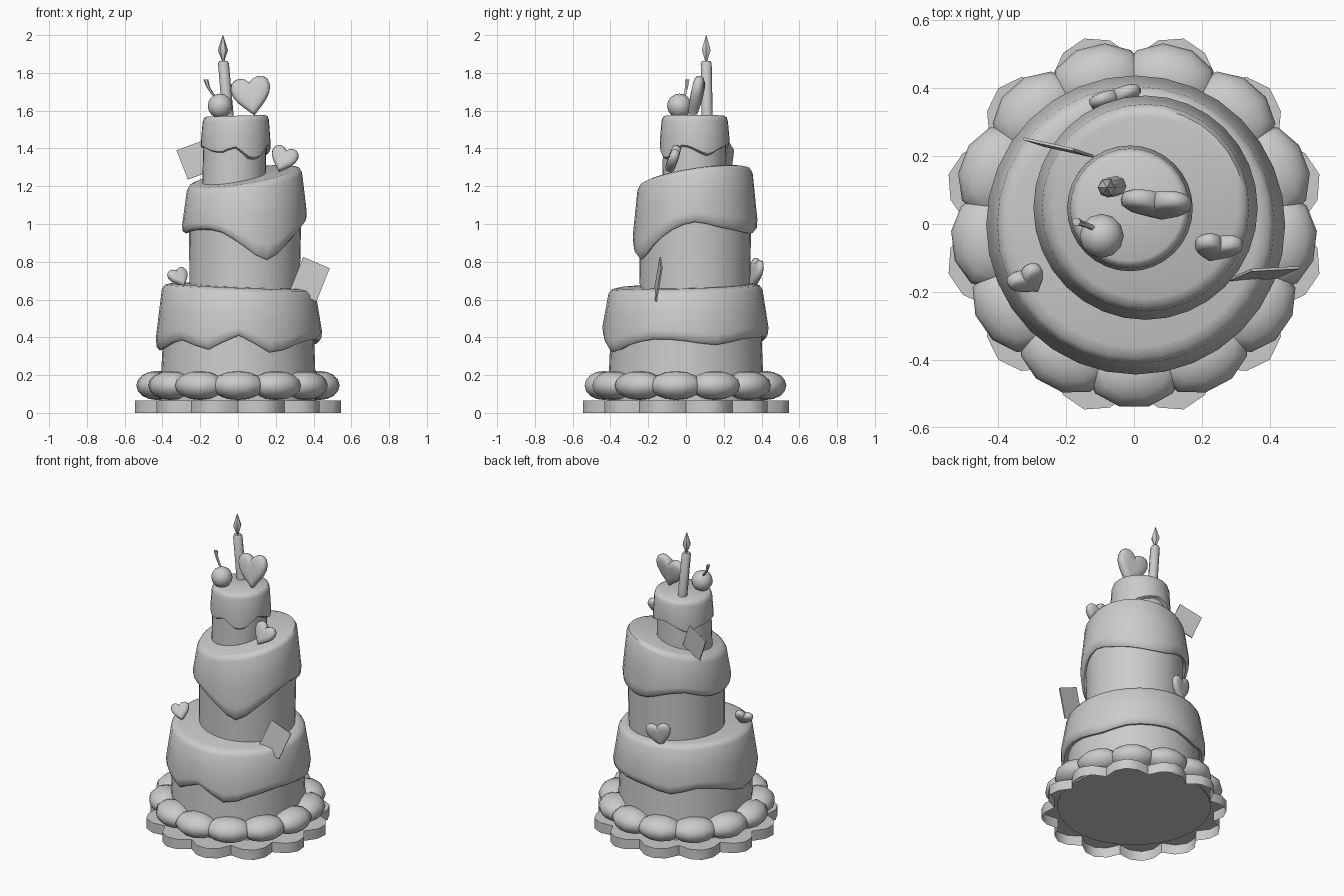
import bpy, bmesh, math
from math import sin, cos, pi, tau
from mathutils import Vector, Euler, Matrix

cube = bpy.data.objects.get("Cube")
if cube:
    bpy.data.objects.remove(cube, do_unlink=True)

grey = bpy.data.materials.new("plain_grey")
grey.use_nodes = True
colour = (0.6, 0.6, 0.6, 1)
grey.diffuse_color = colour
grey.node_tree.nodes["Principled BSDF"].inputs["Base Color"].default_value = colour


def finish(name, bm, angle=50):
    bmesh.ops.recalc_face_normals(bm, faces=bm.faces)
    mesh = bpy.data.meshes.new(name)
    bm.to_mesh(mesh)
    bm.free()
    mesh.materials.append(grey)
    obj = bpy.data.objects.new(name, mesh)
    bpy.context.collection.objects.link(obj)
    bpy.ops.object.select_all(action="DESELECT")
    obj.select_set(True)
    bpy.context.view_layer.objects.active = obj
    bpy.ops.object.shade_smooth_by_angle(angle=math.radians(angle))


def loft(name, rings, angle=50, open_start=False):
    """Skin closed rings of points and cap the ends."""
    bm = bmesh.new()
    loops = [[bm.verts.new(p) for p in ring] for ring in rings]
    for low, high in zip(loops, loops[1:]):
        n = len(low)
        for i in range(n):
            j = (i + 1) % n
            bm.faces.new((low[i], low[j], high[j], high[i]))
    if not open_start:
        bm.faces.new(loops[0][::-1])
    bm.faces.new(loops[-1])
    finish(name, bm, angle)


def circle(x, y, z, r, n):
    return [(x + r * cos(tau * i / n), y + r * sin(tau * i / n), z) for i in range(n)]


def tube(name, path, n=8):
    """Horizontal rings along (x, y, z, radius) points."""
    loft(name, [circle(*p, n) for p in path])


def icing(name, cx, cy, z, slope, r_top, r_low, hem):
    """Tilted cap with a rounded rim and a dripping lower edge."""
    # Ease between the hem heights
    soft = []
    for i, low in enumerate(hem):
        a, c, d = hem[i - 1], hem[(i + 1) % len(hem)], hem[(i + 2) % len(hem)]
        soft += [low, (9 * (low + c) - a - d) / 16]
    n = len(soft)

    def ring(r, drop, fall=0.0):
        pts = []
        for i, low in enumerate(soft):
            x, y = r * cos(tau * i / n), r * sin(tau * i / n)
            top = z + slope[0] * x + slope[1] * y - drop
            pts.append((cx + x, cy + y, top + (low - top) * fall))
        return pts

    mid = (r_top + r_low) / 2
    loft(name, [
        ring(r_top * 0.88, 0), ring(r_top * 0.96, 0.008), ring(r_top, 0.03),
        ring(mid, 0.03, 0.4), ring(r_low, 0.03, 0.8), ring(r_low * 0.99, 0.03, 0.94),
        ring(r_low - 0.02, 0.03, 1), ring(r_top * 0.9, 0.03, 0.95)])


def heart(name, place, size, thick, tilt, roll, yaw):
    """Plump heart with a shallow notch."""
    n = 24
    rot = Euler([math.radians(a) for a in (tilt, roll, yaw)]).to_matrix()
    rings = []
    for scale, depth in ((0.45, -1), (0.8, -0.88), (0.96, -0.55), (1, 0),
                         (0.96, 0.55), (0.8, 0.88), (0.45, 1)):
        ring = []
        for i in range(n):
            t = tau * i / n
            x = sin(t) * abs(sin(t)) ** 1.3 / 2
            z = (13 * cos(t) - 4 * cos(2 * t) - 1.5 * cos(3 * t) - 0.5 * cos(4 * t) + 2.6) / 27
            ring.append(Vector(place) + rot @ Vector(
                (x * scale * size, depth * thick / 2, z * scale * size)))
        rings.append(ring)
    loft(name, rings)


def card(name, centre, u, v):
    """Thin flat plate spanned by two half-edge vectors."""
    c, u, v = Vector(centre), Vector(u), Vector(v)
    side = u.cross(v).normalized() * 0.004
    quad = [c - u - v, c + u - v, c + u + v, c - u + v]
    loft(name, [[p - side for p in quad], [p + side for p in quad]], 20)


# Scalloped board, hollow underneath, with a round base disc inside
lobes = 12
radii = (0.49, 0.545, 0.565, 0.545)
count = lobes * len(radii)
outline = [(radii[k % 4] * cos(tau * k / count), radii[k % 4] * sin(tau * k / count))
           for k in range(count)]
loft("scalloped_board", [[(x, y, z) for x, y in outline] for z in (0, 0.066)],
     open_start=True)
tube("base_disc", [(0, 0, 0.055, 0.467), (0, 0, 0.064, 0.467)], 32)

# Ring of piped cream blobs, pressed into each other
blobs = 13
for k in range(blobs):
    a = -pi / 2 + tau * k / blobs
    bm = bmesh.new()
    bmesh.ops.create_uvsphere(bm, u_segments=10, v_segments=8, radius=1)
    place = (Matrix.Translation((0.435 * cos(a), 0.435 * sin(a), 0.145))
             @ Matrix.Rotation(a, 4, "Z") @ Matrix.Diagonal((0.107, 0.142, 0.077, 1)))
    bm.transform(place)
    finish(f"cream_blob_{k + 1}", bm, 65)

# Cake tiers
tube("bottom_tier", [(0, 0, 0.06, 0.415), (0.005, 0, 0.62, 0.39)], 32)
tube("middle_tier", [(0.034, 0.047, 0.6, 0.291), (0.039, 0.049, 1.17, 0.299)], 32)
tube("top_tier", [(-0.022, 0.043, 1.17, 0.168), (-0.015, 0.045, 1.53, 0.166)], 32)

# Icing, hem heights run anticlockwise from the left side
icing("bottom_icing", 0.005, -0.003, 0.672, (-0.04, 0.03), 0.408, 0.44,
      [.38, .36, .39, .40, .40, .37, .41, .38, .33, .35, .385, .335, .41, .32, .36, .39])
icing("middle_icing", 0.034, 0.048, 1.254, (0.16, 0.15), 0.305, 0.33,
      [1.01, .985, .965, .95, .96, 1.0, 1.01, .97, .95, .96, .97, .955, .88, .81, .89, .97])
icing("top_icing", -0.012, 0.046, 1.573, (0.03, 0), 0.176, 0.185,
      [1.39, 1.36, 1.39, 1.41, 1.42, 1.39, 1.36, 1.39,
       1.4, 1.4, 1.38, 1.375, 1.4, 1.345, 1.35, 1.41])

# Candle and flame
tube("candle", [(-0.05, 0.112, 1.54, 0.03), (-0.077, 0.107, 1.85, 0.029),
                (-0.078, 0.107, 1.863, 0.022)])
tube("flame", [(-0.078, 0.107, 1.86, 0.006), (-0.079, 0.107, 1.885, 0.014),
               (-0.08, 0.107, 1.92, 0.027), (-0.08, 0.107, 1.955, 0.016),
               (-0.08, 0.107, 2.0, 0.001)], 6)

# Cherry and stem
bm = bmesh.new()
bmesh.ops.create_uvsphere(bm, u_segments=12, v_segments=8, radius=0.065)
bm.transform(Matrix.Translation((-0.095, -0.035, 1.625)))
finish("cherry", bm)
tube("cherry_stem", [(-0.105, -0.02, 1.66, 0.007), (-0.135, -0.005, 1.69, 0.008),
                     (-0.158, 0.003, 1.725, 0.009), (-0.17, 0.007, 1.765, 0.013)], 6)

# Hearts
heart("top_heart", (0.072, 0.056, 1.675), 0.212, 0.06, -12, -9, -3)
heart("upper_heart", (0.24, -0.07, 1.34), 0.145, 0.052, -20, 18, -5)
heart("lower_heart", (-0.31, -0.165, 0.715), 0.113, 0.045, -35, -15, 30)
heart("back_heart", (-0.06, 0.368, 0.737), 0.16, 0.042, -10, 10, 16)

# Flat square cards
card("lower_card", (0.38, -0.147, 0.707), (0.07, 0.004, -0.03), (0.035, 0.015, 0.088))
card("upper_card", (-0.222, 0.225, 1.34), (0.073, -0.016, 0.027), (-0.03, 0.01, 0.077))
